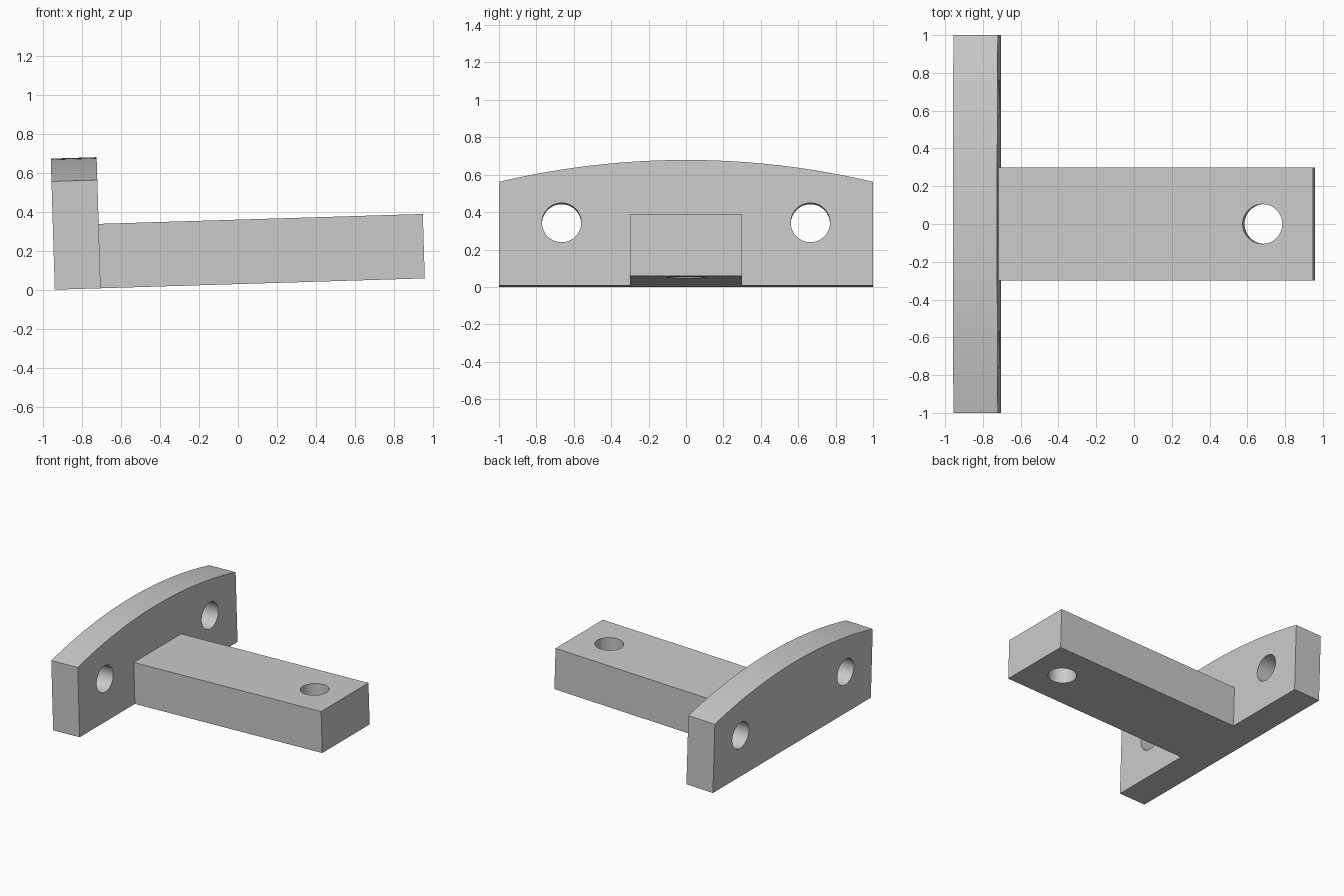
import bpy, bmesh, math
from mathutils import Matrix, Vector

if "Cube" in bpy.data.objects:
    bpy.data.objects.remove(bpy.data.objects["Cube"])

# Dimensions
PLATE_T, SIDE_H, MID_H = 0.235, 0.555, 0.672
LENGTH, ARM_H, ARM_W = 1.897, 0.33, 0.6
HOLE_R = 0.105
TILT = math.atan(0.0305)

grey = bpy.data.materials.new("plain grey")
grey.use_nodes = True
colour = (0.6, 0.6, 0.6, 1)
grey.diffuse_color = colour
grey.node_tree.nodes["Principled BSDF"].inputs["Base Color"].default_value = colour


def make_object(name, bm):
    bmesh.ops.recalc_face_normals(bm, faces=bm.faces)
    mesh = bpy.data.meshes.new(name)
    bm.to_mesh(mesh)
    bm.free()
    mesh.materials.append(grey)
    obj = bpy.data.objects.new(name, mesh)
    bpy.context.collection.objects.link(obj)
    return obj


def prism(name, points, direction):
    bm = bmesh.new()
    face = bm.faces.new([bm.verts.new(p) for p in points])
    ext = bmesh.ops.extrude_face_region(bm, geom=[face], use_keep_orig=True)
    verts = [v for v in ext["geom"] if isinstance(v, bmesh.types.BMVert)]
    bmesh.ops.translate(bm, verts=verts, vec=Vector(direction))
    return make_object(name, bm)


def drill(name, centre, axis):
    bm = bmesh.new()
    turn = Vector((0, 0, 1)).rotation_difference(Vector(axis)).to_matrix().to_4x4()
    bmesh.ops.create_cone(bm, cap_ends=True, segments=64, radius1=HOLE_R,
                          radius2=HOLE_R, depth=1, matrix=Matrix.Translation(centre) @ turn)
    return make_object(name, bm)


def combine(obj, other, operation):
    mod = obj.modifiers.new(operation, "BOOLEAN")
    mod.operation, mod.solver, mod.object = operation, "EXACT", other
    bpy.context.view_layer.objects.active = obj
    bpy.ops.object.modifier_apply(modifier=mod.name)
    bpy.data.objects.remove(other)


# Mounting plate with a shallow circular arc along its top
rise = MID_H - SIDE_H
radius = (1 + rise * rise) / (2 * rise)
half = math.asin(1 / radius)
steps = 32
arc = []
for i in range(steps + 1):
    a = half * (1 - 2 * i / steps)
    arc.append((0, radius * math.sin(a), MID_H - radius * (1 - math.cos(a))))
bracket = prism("bracket", [(0, -1, 0), (0, 1, 0)] + arc, (PLATE_T, 0, 0))

# Arm reaching out from the plate, flush with its underside
w = ARM_W / 2
start = PLATE_T / 2
arm = prism("arm", [(start, -w, 0), (start, w, 0), (start, w, ARM_H), (start, -w, ARM_H)],
            (LENGTH - start, 0, 0))
combine(bracket, arm, "UNION")

# Two holes through the plate and one through the arm
for side in (-1, 1):
    combine(bracket, drill("plate_hole", (PLATE_T / 2, side * 0.665, 0.337), (1, 0, 0)), "DIFFERENCE")
combine(bracket, drill("arm_hole", (1.63, 0, ARM_H / 2), (0, 0, 1)), "DIFFERENCE")

# Slight upward tilt of the whole piece
bracket.data.transform(Matrix.Translation((-0.939, 0, 0)) @ Matrix.Rotation(-TILT, 4, "Y"))

bpy.ops.object.select_all(action="DESELECT")
bracket.select_set(True)
bpy.context.view_layer.objects.active = bracket
bpy.ops.object.shade_smooth_by_angle(angle=math.radians(30))
